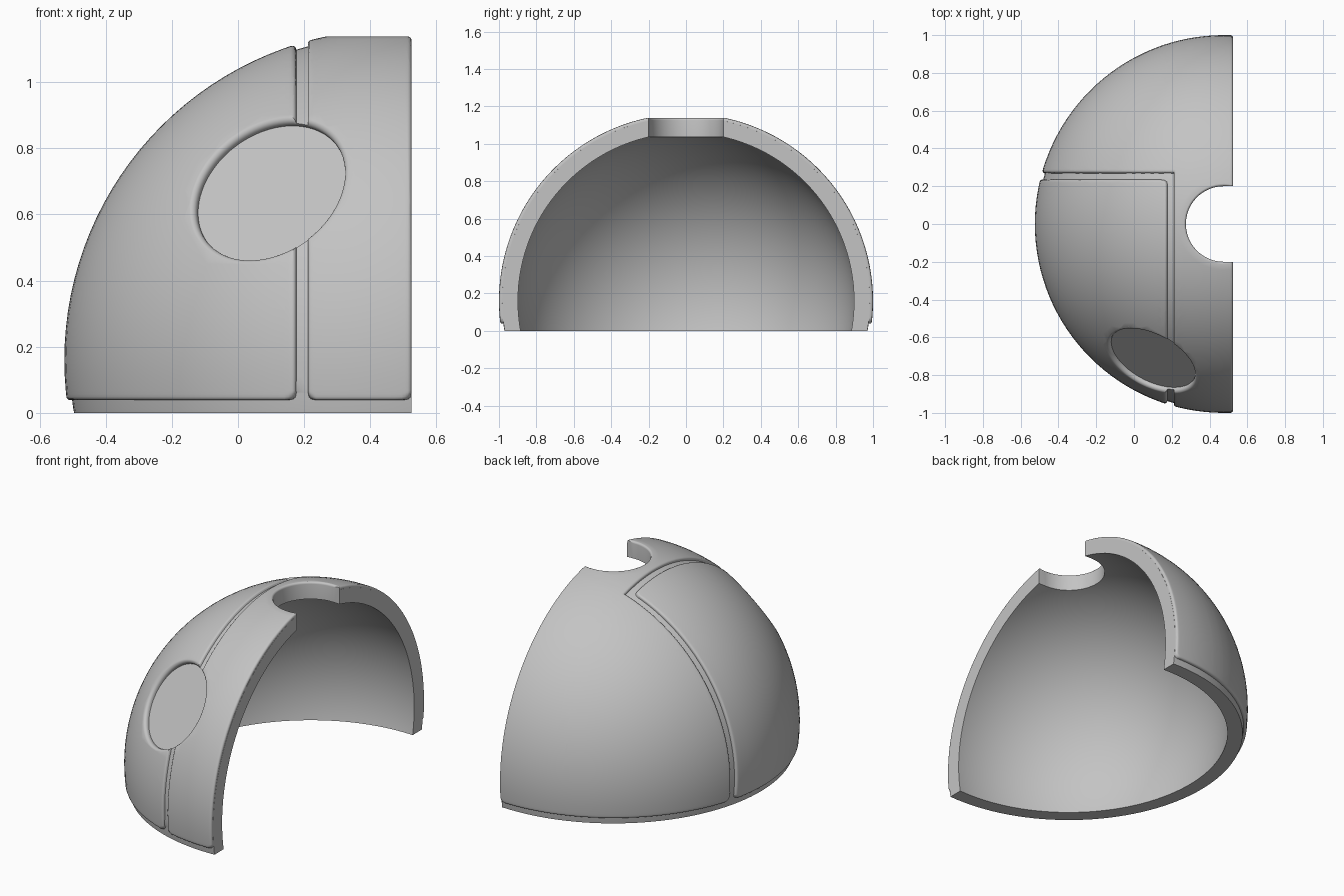
import bpy, bmesh, math
from mathutils import Vector

if "Cube" in bpy.data.objects:
    bpy.data.objects.remove(bpy.data.objects["Cube"], do_unlink=True)

CENTRE = Vector((0.475, 0, 0.16))
CUT_X, FLOOR_Z = 0.525, 0.037
GROOVE_X, GROOVE_Y = (0.172, 0.208), (0.237, 0.273)
DEPTH, FILLET, CORNER = 0.016, 0.012, 0.03

grey = bpy.data.materials.new("plain grey")
grey.use_nodes = True
colour = (0.55, 0.55, 0.55, 1)
grey.diffuse_color = colour
grey.node_tree.nodes["Principled BSDF"].inputs["Base Color"].default_value = colour


def make_object(name, bm):
    bmesh.ops.recalc_face_normals(bm, faces=bm.faces)
    mesh = bpy.data.meshes.new(name)
    bm.to_mesh(mesh)
    bm.free()
    mesh.materials.append(grey)
    ob = bpy.data.objects.new(name, mesh)
    bpy.context.collection.objects.link(ob)
    return ob


def sphere(radius):
    bm = bmesh.new()
    bmesh.ops.create_uvsphere(bm, u_segments=128, v_segments=64, radius=radius)
    bmesh.ops.translate(bm, verts=bm.verts, vec=CENTRE)
    return bm


def box(name, low, high):
    bm = bmesh.new()
    bmesh.ops.create_cube(bm, size=1)
    low, high = Vector(low), Vector(high)
    for v in bm.verts:
        v.co = (low + high) / 2 + v.co * (high - low)
    return make_object(name, bm)


def round_cutter(name, axis, radius, floor, fillet):
    """Turned cutter around an axis through the centre, with a flared rim."""
    rim = math.sqrt(1 - (radius + fillet) ** 2)
    points = [(0, floor), (radius, floor)]
    for i in range(6):
        a = math.radians(18 * i)
        points.append((radius + fillet * (1 - math.cos(a)),
                       rim - fillet * (1 - math.sin(a))))
    points += [(radius + fillet, 1.3), (0, 1.3)]
    bm = bmesh.new()
    verts = [bm.verts.new((r, 0, h)) for r, h in points]
    edges = [bm.edges.new(pair) for pair in zip(verts, verts[1:])]
    bmesh.ops.spin(bm, geom=verts + edges, cent=(0, 0, 0), axis=(0, 0, 1),
                   angle=math.tau, steps=96, use_duplicate=False)
    bmesh.ops.remove_doubles(bm, verts=bm.verts, dist=1e-5)
    turn = Vector((0, 0, 1)).rotation_difference(Vector(axis))
    for v in bm.verts:
        v.co = CENTRE + turn @ v.co
    return make_object(name, bm)


def inside(*distances):
    """Distance inside an outline with rounded corners."""
    return CORNER - math.sqrt(sum(max(CORNER - d, 0) ** 2 for d in distances))


def drop(p):
    """How far the surface sinks below the panels at a point."""
    side_panel = inside(GROOVE_X[0] - p.x, GROOVE_Y[0] - p.y, p.z - FLOOR_Z)
    main_panel = inside(max(p.x - GROOVE_X[1], p.y - GROOVE_Y[1]),
                        p.z - FLOOR_Z, CUT_X - p.x)
    d = max(side_panel, main_panel)
    if d < 1e-4:
        return DEPTH
    if d >= FILLET:
        return 0
    return FILLET - math.sqrt(FILLET ** 2 - (FILLET - d) ** 2)


# Outer dome: extra edge loops along the panel outlines, then sunken grooves
bm = sphere(1)
outlines = [(0, GROOVE_X[0], -1), (0, GROOVE_X[1], 1), (1, GROOVE_Y[0], -1),
            (1, GROOVE_Y[1], 1), (2, FLOOR_Z, 1), (0, CUT_X, -1)]
for axis, position, sign in outlines:
    normal = Vector([float(i == axis) for i in range(3)])
    for offset in (0, 0.001, 0.003, 0.007, 0.012, 0.02, 0.03):
        bmesh.ops.bisect_plane(bm, geom=bm.verts[:] + bm.edges[:] + bm.faces[:],
                               plane_co=normal * (position + sign * offset),
                               plane_no=normal, dist=1e-5)
for v in bm.verts:
    direction = (v.co - CENTRE).normalized()
    on_sphere = CENTRE + direction
    v.co = on_sphere - direction * drop(on_sphere)
shell = make_object("dome_shell", bm)

# Hollow inside, flat cuts, top opening and round recess
cutters = [
    make_object("hollow_cutter", sphere(0.9)),
    box("side_cutter", (CUT_X, -2, -2), (3, 2, 2)),
    box("base_cutter", (-2, -2, -2), (3, 2, 0)),
    round_cutter("top_opening_cutter", (0, 0, 1), 0.2, 0.5, FILLET),
    box("top_slot_cutter", (CENTRE.x, -0.2, 0.8), (1, 0.2, 1.5)),
    round_cutter("recess_cutter", (-0.395, -0.748, 0.533), 0.2445, 0.939, 0.018),
]
bpy.context.view_layer.objects.active = shell
for cutter in cutters:
    cutter.hide_render = True
    mod = shell.modifiers.new(cutter.name, "BOOLEAN")
    mod.operation = "DIFFERENCE"
    mod.solver = "EXACT"
    mod.object = cutter
    bpy.ops.object.modifier_apply(modifier=mod.name)
    bpy.data.objects.remove(cutter, do_unlink=True)

bpy.ops.object.select_all(action="DESELECT")
shell.select_set(True)
bpy.ops.object.shade_smooth_by_angle(angle=math.radians(40))
